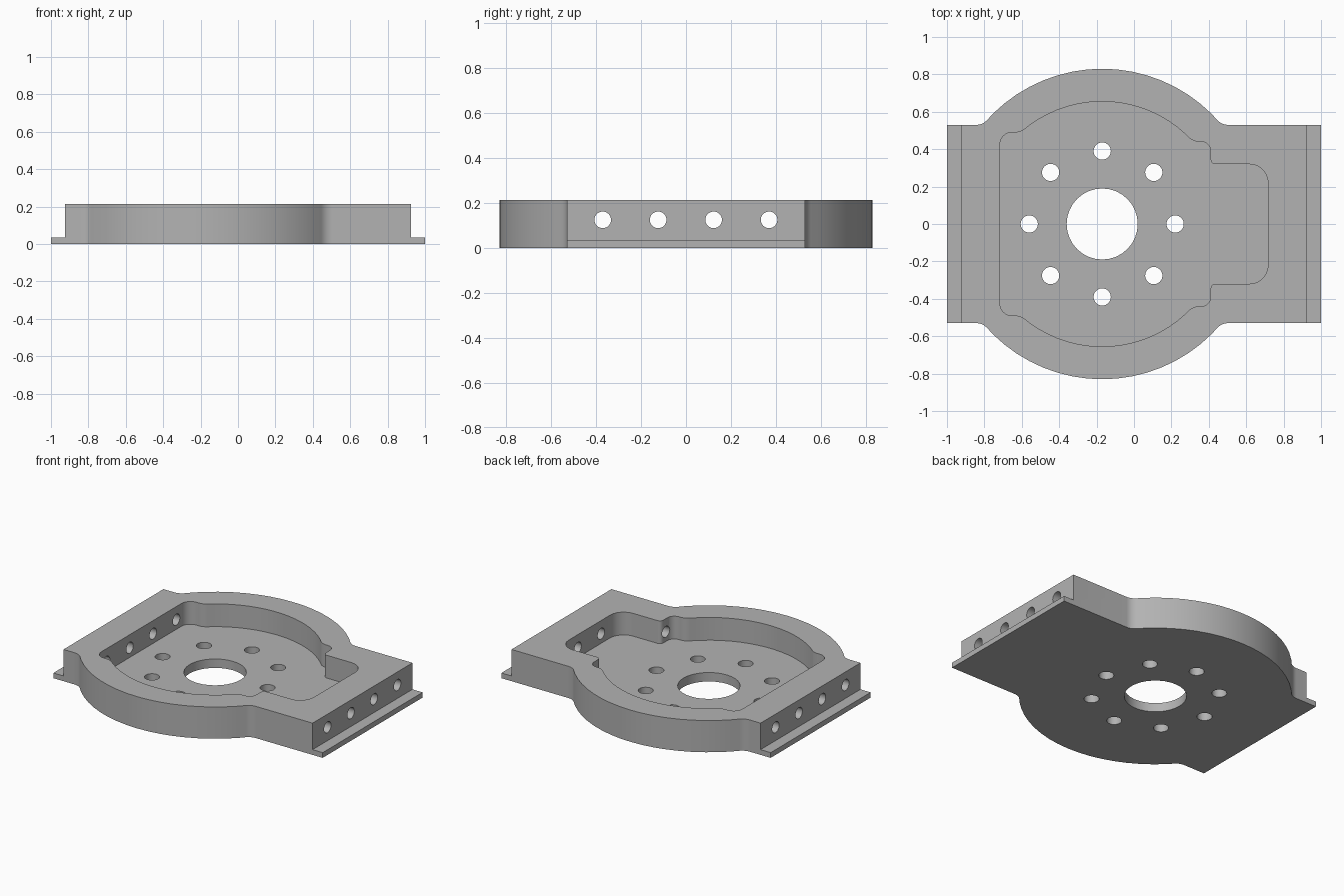
import bpy, bmesh, math
from mathutils import Vector, Matrix

if "Cube" in bpy.data.objects:
    bpy.data.objects.remove(bpy.data.objects["Cube"], do_unlink=True)

CX = -0.17            # centre of the round part
HEIGHT, FLOOR, FLANGE = 0.213, 0.06, 0.035

metal = bpy.data.materials.new("grey metal")
metal.use_nodes = True
grey = (0.45, 0.45, 0.45, 1)
metal.diffuse_color = grey
metal.node_tree.nodes["Principled BSDF"].inputs["Base Color"].default_value = grey


def arc(radius, y_left, y_right, steps=18):
    """Points over the top of the circle, between two heights, left to right."""
    start = math.pi - math.asin(y_left / radius)
    end = math.asin(y_right / radius)
    angles = [start + (end - start) * i / steps for i in range(steps + 1)]
    return [(CX + radius * math.cos(a), radius * math.sin(a), 0) for a in angles]


def fillet(points, steps=6):
    """Round each (x, y, radius) corner of a closed outline."""
    out = []
    for i, (x, y, r) in enumerate(points):
        p = Vector((x, y))
        if r == 0:
            out.append(p)
            continue
        a = (Vector(points[i - 1][:2]) - p).normalized()
        b = (Vector(points[(i + 1) % len(points)][:2]) - p).normalized()
        half = a.angle(b) / 2
        centre = p + (a + b).normalized() * r / math.sin(half)
        u = p + a * r / math.tan(half) - centre
        v = p + b * r / math.tan(half) - centre
        sweep = u.angle_signed(v)
        for k in range(steps + 1):
            t = -sweep * k / steps
            out.append(centre + Matrix.Rotation(t, 2) @ u)
    return out


def mirrored(half):
    """Complete an upper half outline with its reflection in y."""
    return half + [(x, -y, r) for x, y, r in reversed(half)]


def with_radius(points, first, last):
    points[0] = points[0][:2] + (first,)
    points[-1] = points[-1][:2] + (last,)
    return points


def make_object(name, bm):
    bmesh.ops.recalc_face_normals(bm, faces=bm.faces)
    mesh = bpy.data.meshes.new(name)
    bm.to_mesh(mesh)
    bm.free()
    mesh.materials.append(metal)
    obj = bpy.data.objects.new(name, mesh)
    bpy.context.collection.objects.link(obj)
    return obj


def prism(name, outline, z0, z1):
    bm = bmesh.new()
    face = bm.faces.new([bm.verts.new((p[0], p[1], z0)) for p in outline])
    top = bmesh.ops.extrude_face_region(bm, geom=[face])["geom"]
    verts = [g for g in top if isinstance(g, bmesh.types.BMVert)]
    bmesh.ops.translate(bm, verts=verts, vec=(0, 0, z1 - z0))
    return make_object(name, bm)


def cylinder(name, radius, length, centre, along_x=False, sides=32):
    bm = bmesh.new()
    matrix = Matrix.Translation(centre)
    if along_x:
        matrix = matrix @ Matrix.Rotation(math.pi / 2, 4, "Y")
    bmesh.ops.create_cone(bm, cap_ends=True, segments=sides, radius1=radius,
                          radius2=radius, depth=length, matrix=matrix)
    return make_object(name, bm)


# Plate with round bulges front and back
bulge = with_radius(arc(0.83, 0.53, 0.53), 0.08, 0.08)
plate = prism("mounting_plate",
              fillet(mirrored([(-1, 0.53, 0)] + bulge + [(1, 0.53, 0)])), 0, HEIGHT)

# Pocket with rounded shoulders and a narrower bay on the left side
rim = with_radius(arc(0.655, 0.49, 0.44), 0.08, 0.08)
pocket = ([(-0.717, 0.49, 0.065)] + rim +
          [(0.41, 0.44, 0.05), (0.41, 0.32, 0.025), (0.717, 0.32, 0.1)])
cutters = [prism("pocket_cutter", fillet(mirrored(pocket)), FLOOR, HEIGHT + 0.1)]

# Steps that leave thin flanges at both ends
for side in (-1, 1):
    box = [(side * x, y) for x, y in
           ((0.925, -0.7), (1.1, -0.7), (1.1, 0.7), (0.925, 0.7))]
    cutters.append(prism("flange_cutter", box, FLANGE, HEIGHT + 0.1))

# Central bore and ring of bolt holes
cutters.append(cylinder("bore_cutter", 0.19, 0.4, (CX, 0, 0)))
for k in range(8):
    a = k * math.pi / 4
    spot = (CX + 0.39 * math.cos(a), 0.39 * math.sin(a), 0)
    cutters.append(cylinder("bolt_hole_cutter", 0.046, 0.4, spot))

# Cross holes through the end walls
for k in range(4):
    cutters.append(cylinder("cross_hole_cutter", 0.037, 2.4,
                            (0, -0.371 + k * 0.247, 0.125), along_x=True))

# Cut everything out of the plate
bpy.context.view_layer.objects.active = plate
for cutter in cutters:
    mod = plate.modifiers.new("cut", "BOOLEAN")
    mod.operation, mod.solver, mod.object = "DIFFERENCE", "EXACT", cutter
    bpy.ops.object.modifier_apply(modifier=mod.name)
    bpy.data.objects.remove(cutter, do_unlink=True)

bpy.ops.object.select_all(action="DESELECT")
plate.select_set(True)
bpy.ops.object.shade_smooth_by_angle(angle=math.radians(30))
